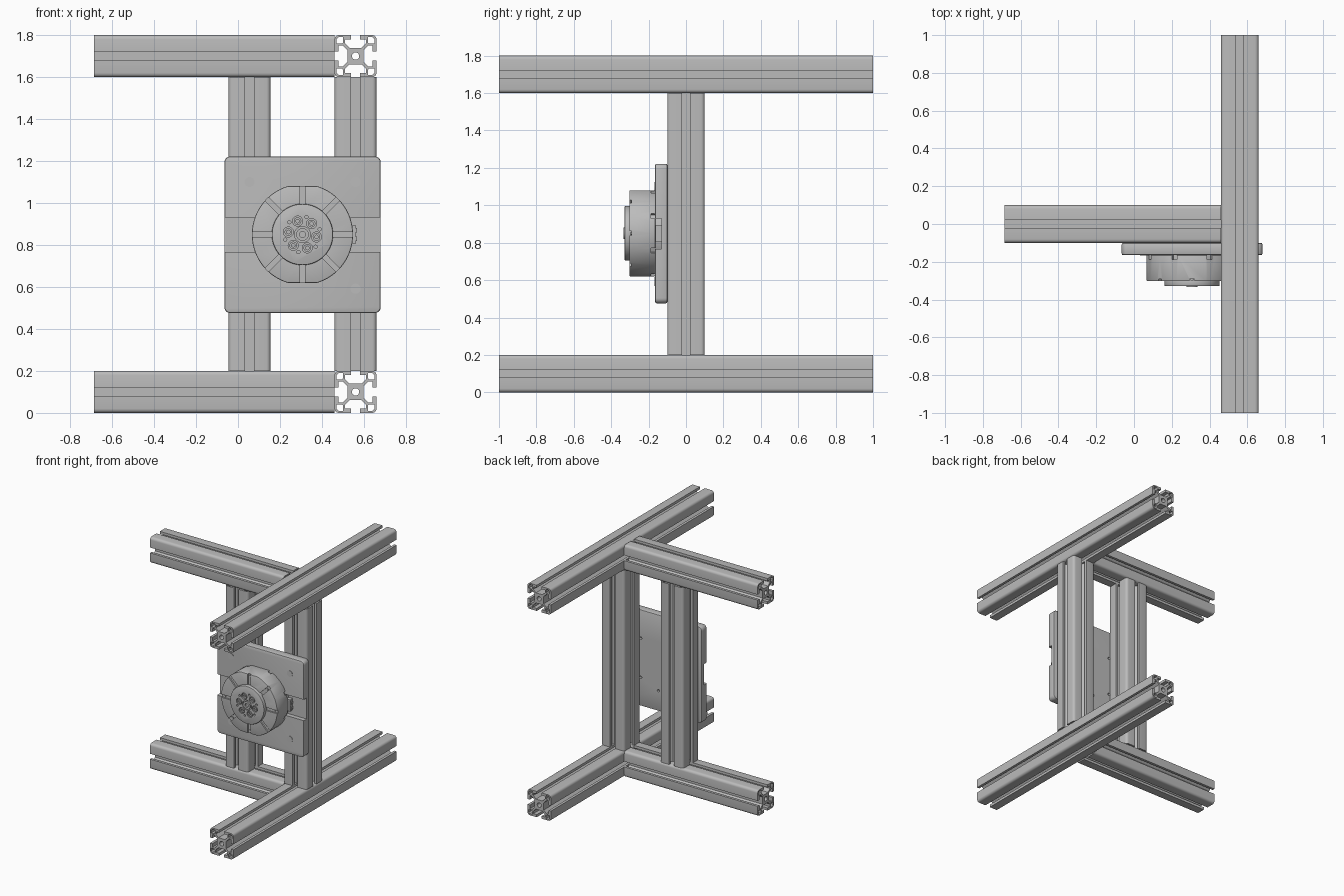
import bpy, bmesh
from math import pi, sin, cos, radians
from mathutils import Matrix, Vector

if "Cube" in bpy.data.objects:
    bpy.data.objects.remove(bpy.data.objects["Cube"])

grey = bpy.data.materials.new("aluminium grey")
grey.use_nodes = True
grey.diffuse_color = (0.5, 0.5, 0.5, 1)
grey.node_tree.nodes["Principled BSDF"].inputs["Base Color"].default_value = grey.diffuse_color

CX, CZ = 0.307, 0.85      # motor axis
FACE = -0.165             # front of the mounting plate


def finish(ob, name):
    ob.name = name
    ob.data.materials.clear()
    ob.data.materials.append(grey)
    bpy.ops.object.select_all(action='DESELECT')
    ob.select_set(True)
    bpy.context.view_layer.objects.active = ob
    bpy.ops.object.shade_smooth_by_angle(angle=radians(35))
    return ob


def bake(ob):
    """Replace the mesh by its modified result."""
    dg = bpy.context.evaluated_depsgraph_get()
    mesh = bpy.data.meshes.new_from_object(ob.evaluated_get(dg))
    ob.modifiers.clear()
    ob.data = mesh


def box(lo, hi):
    lo, hi = Vector(lo), Vector(hi)
    bpy.ops.mesh.primitive_cube_add(size=1, location=(lo + hi) / 2)
    ob = bpy.context.object
    ob.data.transform(Matrix.Diagonal((hi - lo).to_4d()))
    return ob


def disc(x, z, r, front, back, sides=24):
    """Cylinder along y."""
    bpy.ops.mesh.primitive_cylinder_add(vertices=sides, radius=r, depth=back - front,
                                        location=(x, (front + back) / 2, z), rotation=(pi / 2, 0, 0))
    return bpy.context.object


def polar(r, deg):
    return CX + r * cos(radians(deg)), CZ + r * sin(radians(deg))


def spin(ob, deg):
    """Turn an object about the motor axis."""
    pivot = Matrix.Translation((CX, 0, CZ))
    bpy.context.view_layer.update()
    ob.matrix_world = pivot @ Matrix.Rotation(-radians(deg), 4, 'Y') @ pivot.inverted() @ ob.matrix_world
    return ob


def cut(ob, cutters):
    for c in cutters:
        c.hide_render = True
        m = ob.modifiers.new("cut", 'BOOLEAN')
        m.operation, m.solver, m.object = 'DIFFERENCE', 'EXACT', c
    bake(ob)
    for c in cutters:
        bpy.data.objects.remove(c)


def bevel(ob, width, segments=3):
    m = ob.modifiers.new("bevel", 'BEVEL')
    m.width, m.segments, m.limit_method, m.angle_limit = width, segments, 'ANGLE', radians(40)
    bake(ob)


# Slotted bar cross-section, in fortieths of the bar width
def quarter_turns(points):
    return [[(x, y), (-y, x), (-x, -y), (y, -x)][k] for k in range(4) for x, y in points]


corner = [(16 + 4 * cos(a * pi / 8), 16 + 4 * sin(a * pi / 8)) for a in range(5)]
slot = [(20, -4.2), (16, -4.2), (16, -10), (12.2, -10), (7.8, -5.6),
        (7.8, 5.6), (12.2, 10), (16, 10), (16, 4.2), (20, 4.2)]
outline = quarter_turns(slot + corner)
bore = [(3.5 * cos(a * pi / 8), 3.5 * sin(a * pi / 8)) for a in range(16)]
pocket = [(11.8, 13), (13, 11.8), (18, 11.8), (18, 16), (16, 18), (11.8, 18)]
turned = quarter_turns(pocket)
pockets = [turned[i * 6:i * 6 + 6] for i in range(4)]


def bar(name, axis, centre, length):
    curve = bpy.data.curves.new(name, 'CURVE')
    curve.dimensions, curve.fill_mode, curve.extrude = '2D', 'BOTH', length / 2
    for loop in [outline, bore] + pockets:
        sp = curve.splines.new('POLY')
        sp.points.add(len(loop) - 1)
        for p, (x, y) in zip(sp.points, loop):
            p.co = (x / 200, y / 200, 0, 1)
        sp.use_cyclic_u = True
    tmp = bpy.data.objects.new("section", curve)
    bpy.context.collection.objects.link(tmp)
    dg = bpy.context.evaluated_depsgraph_get()
    mesh = bpy.data.meshes.new_from_object(tmp.evaluated_get(dg))
    bpy.data.objects.remove(tmp)
    bm = bmesh.new()
    bm.from_mesh(mesh)
    bmesh.ops.remove_doubles(bm, verts=bm.verts, dist=1e-5)
    bmesh.ops.recalc_face_normals(bm, faces=bm.faces)
    bm.to_mesh(mesh)
    bm.free()
    turn = {'X': Matrix.Rotation(pi / 2, 4, 'Y'), 'Y': Matrix.Rotation(pi / 2, 4, 'X'), 'Z': Matrix()}
    mesh.transform(turn[axis])
    ob = bpy.data.objects.new(name, mesh)
    ob.location = centre
    bpy.context.collection.objects.link(ob)
    finish(ob, name)


# Frame
for level, z in (("lower", 0.1), ("upper", 1.7)):
    bar(level + "_long_rail", 'Y', (0.56, 0, z), 2)
    bar(level + "_cross_rail", 'X', (-0.1125, 0, z), 1.145)
for side, x in (("left", 0.56), ("middle", 0.055)):
    bar(side + "_post", 'Z', (x, 0, 0.9), 1.4)

# Mounting plate with a cable channel and bolt holes
plate = box((-0.065, FACE, 0.476), (0.68, -0.1, 1.222))
bm = bmesh.new()
bm.from_mesh(plate.data)
upright = [e for e in bm.edges if abs(e.verts[0].co.y - e.verts[1].co.y) > 0.01]
bmesh.ops.bevel(bm, geom=upright, offset=0.028, segments=5, profile=0.5, affect='EDGES')
bm.to_mesh(plate.data)
bm.free()
bevel(plate, 0.008, 2)
cutters = [box((-0.1, -0.2, 0.767), (0.72, -0.13, 0.93))]
cutters += [disc(*polar(0.215, a), 0.01, -0.115, -0.08, 12) for a in (45, 135, 225, 270, 315)]
cut(plate, cutters)
finish(plate, "mounting_plate")
for x in (0.055, 0.56):
    for z in (0.592, 1.1):
        finish(disc(x, z, 0.024, FACE - 0.003, FACE + 0.01), "plate_bolt")

# Motor housing: flat top and bottom, radial grooves, notches at the foot
housing = disc(CX, CZ, 0.241, -0.303, FACE + 0.001, 72)
cut(housing, [box((0, -0.4, CZ + s * 0.28 - 0.05), (0.6, 0, CZ + s * 0.28 + 0.05)) for s in (-1, 1)])
bevel(housing, 0.006, 2)
cutters = [spin(box((CX + 0.14, -0.32, CZ - 0.012), (CX + 0.26, -0.292, CZ + 0.012)), 45 * k) for k in range(8)]
cutters += [spin(box((CX + 0.225, -0.187, CZ - 0.014), (CX + 0.26, -0.15, CZ + 0.014)), 22.5 + 45 * k)
            for k in range(8)]
cut(housing, cutters)
finish(housing, "motor_housing")
finish(disc(CX, CZ, 0.225, FACE - 0.001, -0.13, 64), "motor_base")
for k in range(8):
    finish(disc(*polar(0.212, 45 * k), 0.008, -0.298, -0.29, 12), "housing_screw")

# Cable connector sitting in the channel
finish(box((0.5, -0.162, 0.805), (0.56, -0.13, 0.895)), "cable_connector")
for z in (0.83, 0.87):
    finish(box((0.56, -0.155, z - 0.01), (0.568, -0.138, z + 0.01)), "connector_plug")

# Output hub with counterbored bolts
hub = disc(CX, CZ, 0.146, -0.329, -0.29, 64)
bevel(hub, 0.006, 2)
cutters = [disc(*polar(0.068, 50 + 60 * k), 0.024, -0.35, -0.313, 20) for k in range(6)]
cutters += [disc(*polar(0.086, 77 + 60 * k), 0.008, -0.35, -0.315, 12) for k in range(6)]
cutters += [disc(CX, CZ, 0.038, -0.35, -0.32, 32)]
cut(hub, cutters)
finish(hub, "output_hub")
for k in range(6):
    head = disc(*polar(0.068, 50 + 60 * k), 0.018, -0.327, -0.31, 20)
    cut(head, [disc(*polar(0.068, 50 + 60 * k), 0.009, -0.34, -0.318, 6)])
    finish(head, "hub_bolt")
boss = disc(CX, CZ, 0.03, -0.334, -0.318, 32)
cut(boss, [disc(CX, CZ, 0.015, -0.35, -0.322, 20)])
finish(boss, "hub_centre_boss")
